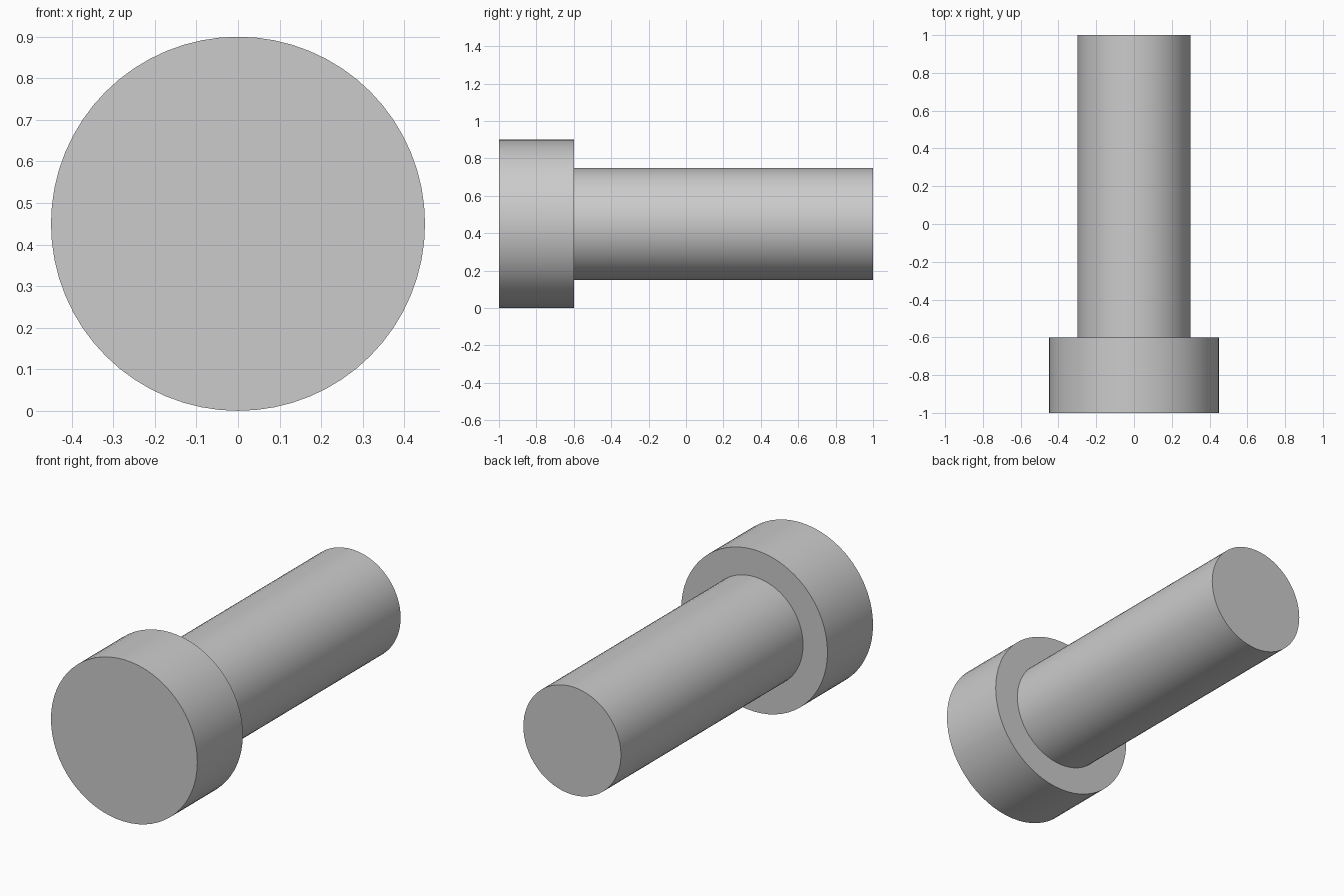
import bpy
import math

cube = bpy.data.objects.get("Cube")
if cube:
    bpy.data.objects.remove(cube, do_unlink=True)

AXIS_Z = 0.45

# Plain grey material
grey = bpy.data.materials.new("plain grey")
grey.use_nodes = True
colour = (0.6, 0.6, 0.6, 1)
grey.diffuse_color = colour
grey.node_tree.nodes["Principled BSDF"].inputs["Base Color"].default_value = colour


def rod(name, radius, y_front, y_back):
    """Smooth-sided cylinder lying along y, with sharp rims."""
    bpy.ops.mesh.primitive_cylinder_add(
        vertices=64, radius=radius, depth=y_back - y_front,
        location=(0, (y_front + y_back) / 2, AXIS_Z),
        rotation=(math.pi / 2, 0, 0))
    obj = bpy.context.object
    obj.name = name
    obj.data.materials.append(grey)
    bpy.ops.object.shade_smooth_by_angle(angle=math.radians(30))
    return obj


# Wide head at the front, shaft seated slightly into it
rod("head", 0.45, -1.0, -0.6)
rod("shaft", 0.3, -0.62, 1.0)
